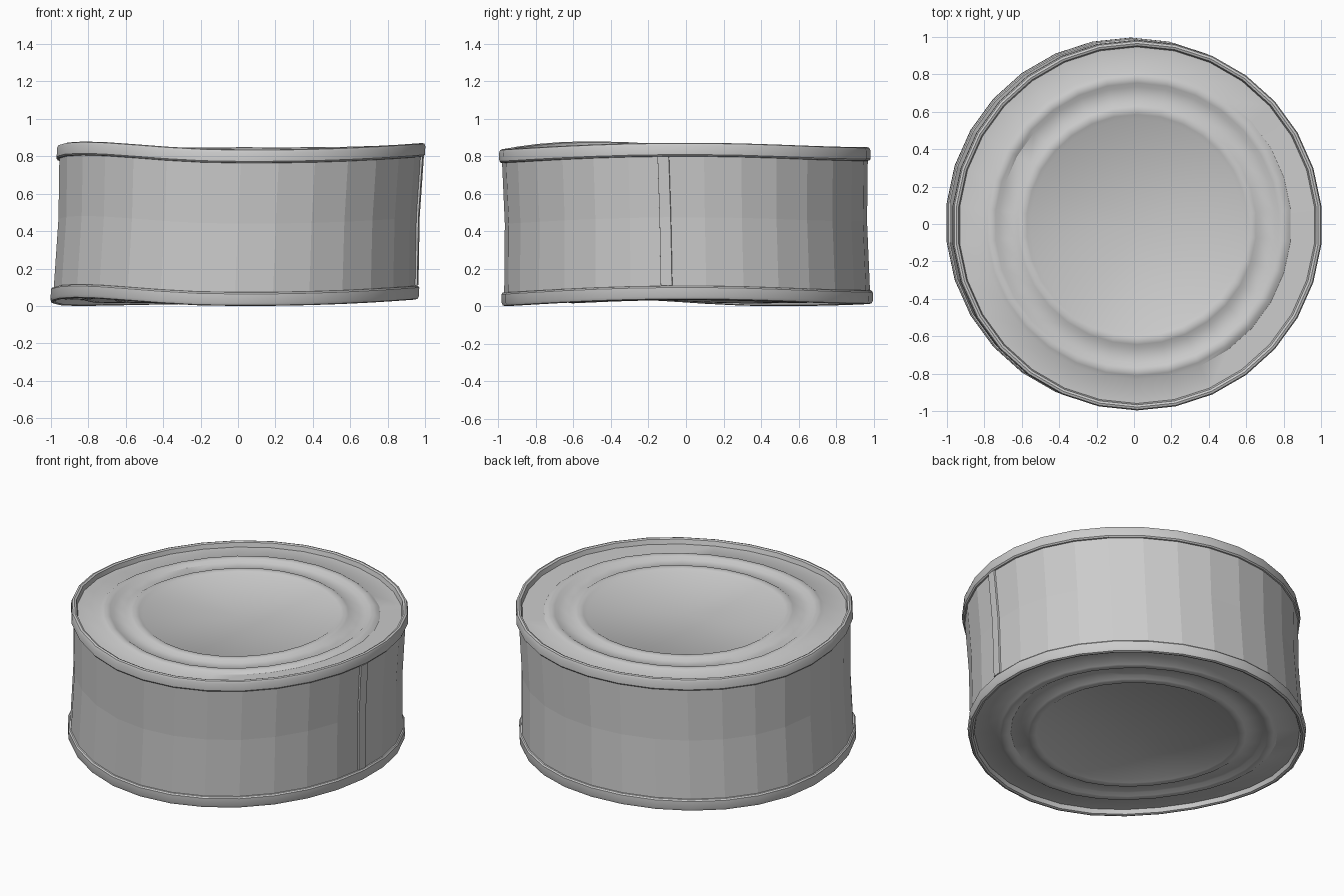
import bpy, bmesh, math

if "Cube" in bpy.data.objects:
    bpy.data.objects.remove(bpy.data.objects["Cube"])

SIDES = 30


def bump(deg, centre, width):
    d = abs((deg - centre + 180) % 360 - 180)
    return 0.5 * (1 + math.cos(math.pi * d / width)) if d < width else 0.0


def warp(r, ang, z):
    """Dented can: raised areas at the right and front left, slight shear."""
    a = math.degrees(ang)
    lift = 0.036 * bump(a, 0, 85) + 0.044 * bump(a, 211, 58) + 0.012 * bump(a, 90, 60)
    k = (z - 0.42) / 0.42
    return (r * math.cos(ang) + 0.018 * k,
            r * math.sin(ang) - 0.007 * k,
            z + lift * r ** 1.5)


def finish(bm, name, smooth=None):
    bmesh.ops.recalc_face_normals(bm, faces=bm.faces)
    me = bpy.data.meshes.new(name)
    bm.to_mesh(me)
    bm.free()
    ob = bpy.data.objects.new(name, me)
    bpy.context.collection.objects.link(ob)
    if smooth:
        bpy.ops.object.select_all(action='DESELECT')
        ob.select_set(True)
        bpy.context.view_layer.objects.active = ob
        bpy.ops.object.shade_smooth_by_angle(angle=math.radians(smooth))
    return ob


def lathe(name, profile, smooth=None):
    bm = bmesh.new()
    rings = []
    for r, z in profile:
        if r == 0:
            rings.append([bm.verts.new(warp(0, 0, z))] * SIDES)
        else:
            rings.append([bm.verts.new(warp(r, math.radians(6 + 12 * i), z))
                          for i in range(SIDES)])
    for a, b in zip(rings, rings[1:]):
        for i in range(SIDES):
            j = (i + 1) % SIDES
            quad = list(dict.fromkeys((a[i], a[j], b[j], b[i])))
            bm.faces.new(quad)
    return finish(bm, name, smooth)


# side wall with a slight waist
lathe("can_wall", [(0.976, 0.05), (0.966, 0.44), (0.976, 0.79)])


# rolled rim and recessed lid with two raised beads: (radius, depth from end)
def bead(r0, r1, base, h):
    w = r1 - r0
    return [(r1, base), (r1 - 0.25 * w, base - 0.8 * h), (r0 + w / 2, base - h),
            (r0 + 0.25 * w, base - 0.8 * h), (r0, base)]


LID = 0.033
rim = [(0.972, 0.074), (0.983, 0.072), (0.990, 0.064), (0.990, 0.018),
       (0.984, 0.004), (0.972, 0.0), (0.960, 0.005), (0.953, LID)]
beads = bead(0.74, 0.825, LID, 0.018) + bead(0.57, 0.66, LID, 0.018)
end = rim + beads + [(0, LID)]

lathe("top_lid", [(r, 0.837 - d) for r, d in end], 35)
lathe("bottom_lid", [(r, d) for r, d in end], 35)

# raised vertical seam on the right side
bm = bmesh.new()
cols = []
for deg, out in ((-8.4, -0.004), (-8.3, 0.007), (-6, 0.007), (-4.8, 0.007), (-4.7, -0.004)):
    cols.append([bm.verts.new(warp(r + out, math.radians(deg - tilt), z))
                 for r, z, tilt in ((0.976, 0.076, -0.1), (0.967, 0.44, 0.0), (0.976, 0.764, 0.25))])
for a, b in zip(cols, cols[1:] + cols[:1]):
    for i in range(2):
        bm.faces.new((a[i], b[i], b[i + 1], a[i + 1]))
for i in (0, 2):
    bm.faces.new([c[i] for c in cols])
finish(bm, "side_seam")
